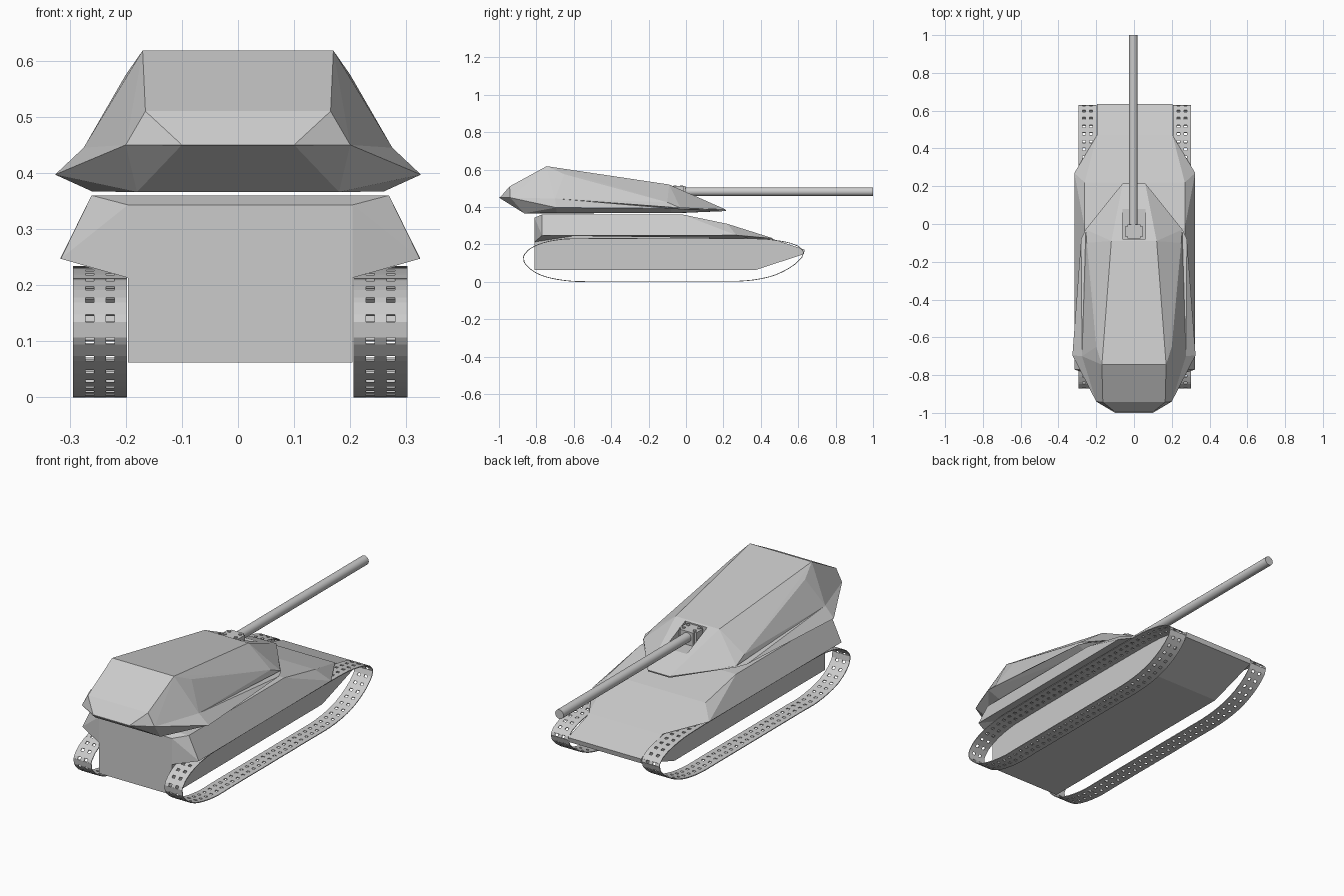
import bpy, bmesh, math
from mathutils import Vector, Matrix

if "Cube" in bpy.data.objects:
    bpy.data.objects.remove(bpy.data.objects["Cube"])

steel = bpy.data.materials.new("plain_grey")
steel.diffuse_color = (0.6, 0.6, 0.6, 1)
steel.use_nodes = True
steel.node_tree.nodes["Principled BSDF"].inputs["Base Color"].default_value = steel.diffuse_color


def finish(name, bm, x=0.0):
    bmesh.ops.recalc_face_normals(bm, faces=bm.faces)
    me = bpy.data.meshes.new(name)
    bm.to_mesh(me)
    bm.free()
    me.materials.append(steel)
    ob = bpy.data.objects.new(name, me)
    ob.location.x = x
    bpy.context.collection.objects.link(ob)
    return ob


def plated(name, half, x=0.0):
    """Faceted armour body: mirrored corner points wrapped in flat plates."""
    bm = bmesh.new()
    for px, py, pz in half:
        bm.verts.new((px, py, pz))
        bm.verts.new((-px, py, pz))
    res = bmesh.ops.convex_hull(bm, input=bm.verts)
    loose = [v for v in bm.verts if not v.link_faces]
    bmesh.ops.delete(bm, geom=loose, context='VERTS')
    bmesh.ops.dissolve_limit(bm, angle_limit=math.radians(1), verts=bm.verts, edges=bm.edges)
    return finish(name, bm, x)


def add_box(bm, center, size, rot_x=0.0):
    m = (Matrix.Translation(center) @ Matrix.Rotation(rot_x, 4, 'X')
         @ Matrix.Diagonal((*size, 1)))
    bmesh.ops.create_cube(bm, size=1, matrix=m)


def add_rod(bm, center, radius, length, axis, sides):
    rot = Matrix.Rotation(math.pi / 2, 4, axis) if axis != 'Z' else Matrix()
    bmesh.ops.create_cone(bm, cap_ends=True, segments=sides, radius1=radius, radius2=radius,
                          depth=length, matrix=Matrix.Translation(center) @ rot)


OFF = 0.004  # hull and tracks sit slightly to one side

# Lower hull: side profile extruded across the width
profile = [(-0.81, 0.062), (0.37, 0.062), (0.63, 0.148), (0.635, 0.172), (0.22, 0.31),
           (-0.02, 0.36), (-0.77, 0.36), (-0.81, 0.343)]
plated("lower_hull", [(0.2, y, z) for y, z in profile], OFF)

# Upper hull with side overhangs above the tracks
plated("upper_hull", [
    (0.265, -0.77, 0.36), (0.32, -0.77, 0.247), (0.2, -0.81, 0.343), (0.2, -0.81, 0.255),
    (0.32, 0.27, 0.249), (0.2, 0.47, 0.231), (0.265, -0.02, 0.36), (0.265, 0.22, 0.31),
    (0.2, -0.57, 0.25)], OFF)

# Sloped undersides at the rear of the overhangs
plated("rear_overhang", [
    (0.2, -0.81, 0.343), (0.2, -0.81, 0.213), (0.32, -0.77, 0.247),
    (0.265, -0.77, 0.359), (0.2, -0.57, 0.25), (0.2, -0.57, 0.34)], OFF)

# Turret upper body
turret = plated("turret_body", [
    (0.17, -0.745, 0.618), (0.12, -0.09, 0.52), (0.165, -0.943, 0.51), (0.2, -0.94, 0.45),
    (0.1, -0.995, 0.45), (0.2, -0.65, 0.575), (0.275, -0.7, 0.445), (0.25, -0.1, 0.425),
    (0.06, 0.213, 0.386), (0.255, -0.03, 0.395)])

# Turret flared lower skirt
plated("turret_skirt", [
    (0.1, -1.0, 0.45), (0.2, -0.94, 0.45), (0.326, -0.695, 0.397), (0.28, -0.08, 0.392),
    (0.257, -0.03, 0.39), (0.06, 0.215, 0.385), (0.06, 0.213, 0.378), (0.275, -0.7, 0.445),
    (0.18, -0.865, 0.366), (0.26, -0.69, 0.367), (0.23, -0.08, 0.367), (0.15, -0.05, 0.367)])

# Slot in the turret front for the gun
bm = bmesh.new()
add_box(bm, (0, 0.005, 0.51), (0.12, 0.17, 0.13))
cutter = finish("gun_slot_cutter", bm)
cutter.hide_render = True
cutter.hide_viewport = True
cut = turret.modifiers.new("slot", 'BOOLEAN')
cut.operation = 'DIFFERENCE'
cut.solver = 'EXACT'
cut.object = cutter

# Gun cradle with bolts
bm = bmesh.new()
add_box(bm, (0, -0.04, 0.476), (0.095, 0.075, 0.07))
bmesh.ops.bevel(bm, geom=[e for e in bm.edges if abs(e.verts[0].co.z - e.verts[1].co.z) > 0.01],
                offset=0.012, segments=2, affect='EDGES')
for sx in (-1, 1):
    for y in (-0.06, -0.025):
        add_rod(bm, (sx * 0.03, y, 0.512), 0.008, 0.008, 'Z', 10)
finish("gun_cradle", bm)

# Gun barrel
bm = bmesh.new()
add_rod(bm, (0, 0.475, 0.482), 0.023, 1.05, 'X', 20)
barrel = finish("gun_barrel", bm, -0.004)
bpy.context.view_layer.objects.active = barrel
barrel.select_set(True)
bpy.ops.object.shade_smooth_by_angle(angle=math.radians(35))
barrel.select_set(False)

# Track path (y, z), smoothed and split into evenly spaced links
path = [Vector(p) for p in [
    (-0.62, .004), (-0.45, .003), (0.1, .003), (0.31, .005), (0.45, .028), (0.55, .072),
    (0.61, .12), (0.628, .155), (0.6, .19), (0.5, .218), (0.3, .231), (-0.5, .231),
    (-0.7, .222), (-0.82, .185), (-0.87, .13), (-0.84, .075), (-0.76, .03)]]
fine = []
n = len(path)
for i in range(n):
    a, b, c, d = (path[(i + k) % n] for k in (-1, 0, 1, 2))
    for s in range(24):
        t = s / 24
        fine.append(0.5 * (2 * b + (c - a) * t + (2 * a - 5 * b + 4 * c - d) * t * t
                           + (3 * b - a - 3 * c + d) * t ** 3))
fine.append(fine[0])
lengths = [0.0]
for p, q in zip(fine, fine[1:]):
    lengths.append(lengths[-1] + (q - p).length)


def at(dist):
    dist %= lengths[-1]
    k = next(j for j in range(1, len(lengths)) if lengths[j] >= dist)
    f = (dist - lengths[k - 1]) / max(lengths[k] - lengths[k - 1], 1e-9)
    return fine[k - 1].lerp(fine[k], f)


LINKS = 76
pitch = lengths[-1] / LINKS


def add_plate(bm, dist, x, width, length):
    p, q = at(dist - length / 2), at(dist + length / 2)
    mid, d = (p + q) / 2, q - p
    add_box(bm, (x, mid.x, max(mid.y, 0.002)), (width, length, 0.004), math.atan2(d.y, d.x))


# Tracks: wide shoes joined by three narrow connectors
for side, sx in (("left", -1), ("right", 1)):
    bm = bmesh.new()
    for i in range(LINKS):
        add_plate(bm, i * pitch, sx * 0.25, 0.097, pitch * 0.68)
        for dx in (-0.037, 0, 0.037):
            add_plate(bm, (i + 0.5) * pitch, sx * 0.25 + dx, 0.022, pitch * 0.34)
    finish(side + "_track", bm, OFF)
